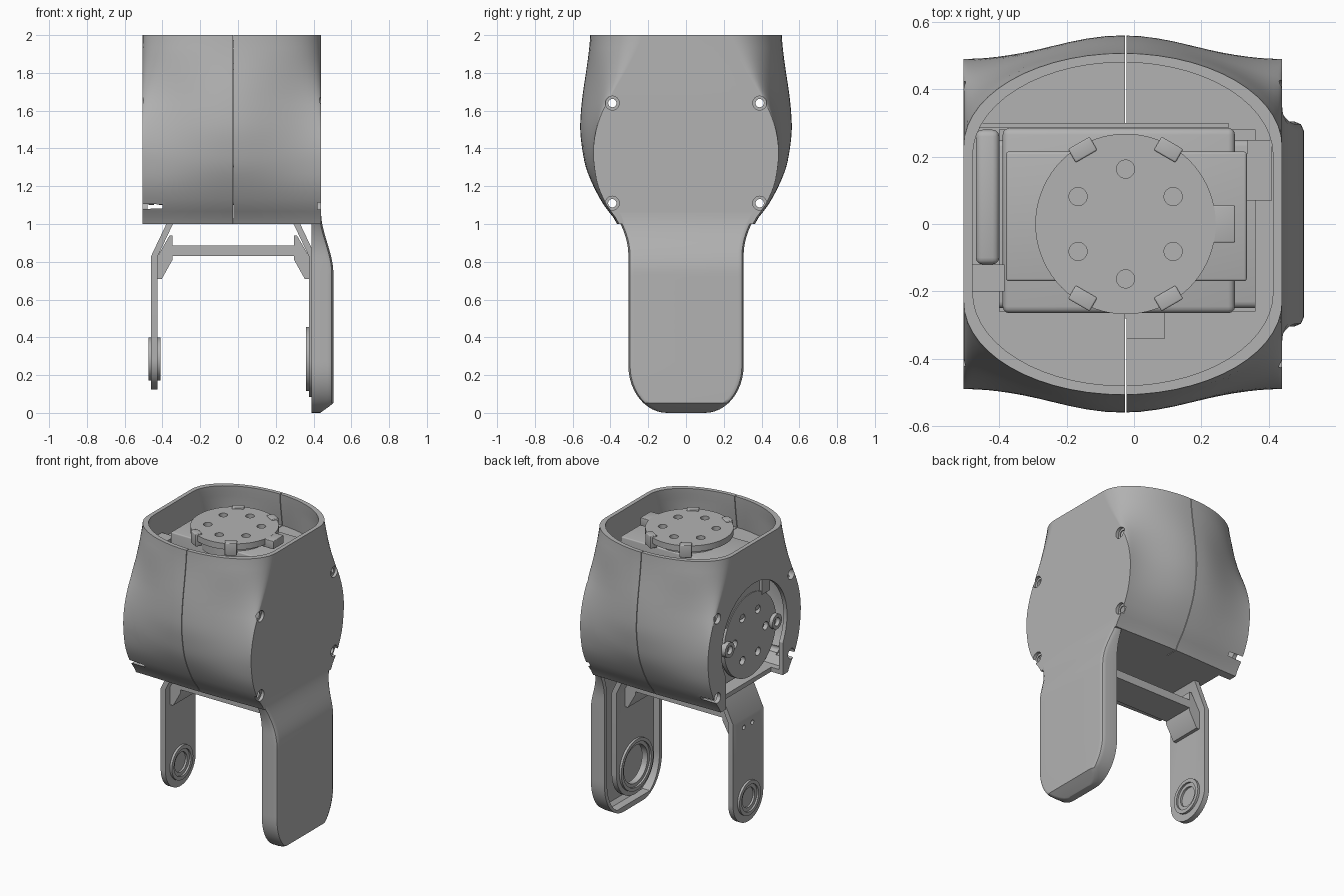
import bpy, bmesh
from math import sin, cos, pi, sqrt
from mathutils import Matrix, Vector

old = bpy.data.objects.get("Cube")
if old:
    bpy.data.objects.remove(old, do_unlink=True)

grey = bpy.data.materials.new("machine grey")
grey.use_nodes = True
COLOUR = (0.45, 0.45, 0.45, 1)
grey.diffuse_color = COLOUR
grey.node_tree.nodes["Principled BSDF"].inputs["Base Color"].default_value = COLOUR
MID = -0.025   # symmetry plane of the bracket and the seam


def finish(name, bm):
    bmesh.ops.recalc_face_normals(bm, faces=bm.faces)
    mesh = bpy.data.meshes.new(name)
    bm.to_mesh(mesh)
    bm.free()
    mesh.materials.append(grey)
    ob = bpy.data.objects.new(name, mesh)
    bpy.context.collection.objects.link(ob)
    return ob


def loft(name, rings):
    """Skin closed rings of points and cap both ends."""
    bm = bmesh.new()
    rows = [[bm.verts.new(p) for p in ring] for ring in rings]
    n = len(rows[0])
    for a, b in zip(rows, rows[1:]):
        for i in range(n):
            j = (i + 1) % n
            bm.faces.new((a[i], a[j], b[j], b[i]))
    bm.faces.new(rows[0])
    bm.faces.new(rows[-1])
    return finish(name, bm)


def box(name, x, y, z, bevel=0):
    bm = bmesh.new()
    size = Matrix.Diagonal((x[1] - x[0], y[1] - y[0], z[1] - z[0], 1))
    centre = Vector((sum(x) / 2, sum(y) / 2, sum(z) / 2))
    bmesh.ops.create_cube(bm, size=1, matrix=Matrix.Translation(centre) @ size)
    if bevel:
        bmesh.ops.bevel(bm, geom=bm.edges[:], offset=bevel, segments=3, affect='EDGES', profile=0.5)
    return finish(name, bm)


def cyl(name, r, start, end, sides=48):
    """Cylinder between two points."""
    a, b = Vector(start), Vector(end)
    bm = bmesh.new()
    turn = (b - a).to_track_quat('Z', 'Y').to_matrix().to_4x4()
    bmesh.ops.create_cone(bm, cap_ends=True, segments=sides, radius1=r, radius2=r,
                          depth=(b - a).length, matrix=Matrix.Translation((a + b) / 2) @ turn)
    return finish(name, bm)


def cut(ob, cutters):
    for cutter in cutters:
        mod = ob.modifiers.new("cut", 'BOOLEAN')
        mod.operation, mod.solver, mod.object = 'DIFFERENCE', 'EXACT', cutter
        bpy.context.view_layer.objects.active = ob
        bpy.ops.object.modifier_apply(modifier=mod.name)
        bpy.data.objects.remove(cutter, do_unlink=True)
    return ob


def lookup(table, z):
    """Smooth interpolation through evenly spaced values on z = 1 to 2."""
    t = min(max((z - 1) * 10, 0), 10)
    i = min(int(t), 9)
    t -= i
    p = [table[min(max(i + k, 0), 10)] for k in (-1, 0, 1, 2)]
    return p[1] + t / 2 * (p[2] - p[0] + t * (2 * p[0] - 5 * p[1] + 4 * p[2] - p[3]
                                             + t * (3 * (p[1] - p[2]) + p[3] - p[0])))


# Body shell: flat-sided sleeve blending into a rounded top opening
SIDE = (.355, .42, .465, .485, .49, .475, .44, .385, .325, .27, .23)
FRONT = (.365, .435, .49, .53, .55, .56, .556, .545, .53, .516, .507)


def section(z, inset=0):
    s, f = lookup(SIDE, z) - inset, lookup(FRONT, z) - inset
    b = min(max((z - 1.38) / 0.57, 0), 1)
    b = b * b * (3 - 2 * b)
    ring = []
    for sign in (1, -1):
        for i in range(29):
            a = pi * i / 28
            u = cos(a)
            g = b * sin(a) + (1 - b) * cos(pi * u / 2) ** 2
            ring.append((-0.033 + sign * u * (0.473 - inset), sign * (s + (f - s) * g), z))
    return ring


shell = loft("body_shell", [section(1 + i / 30) for i in range(31)])
cavity = loft("cavity", [section(1.03 + i / 30, 0.027) for i in range(31)])
cutters = [cavity,
           cyl("opening", .345, (-.6, 0, 1.385), (-.42, 0, 1.385), 64),
           box("opening_foot", (-.6, -.42), (-.3, .3), (.9, 1.35)),
           box("back_seam", (MID - .002, MID + .002), (.28, .7), (.9, 2.1)),
           box("front_seam", (MID - .002, MID + .002), (-.7, -.28), (.9, 2.1))]
for y in (-.39, .39):
    for z in (1.11, 1.64):
        cutters.append(cyl("screw_hole", .022, (-.7, y, z), (.7, y, z), 24))
        cutters.append(cyl("counterbore", .037, (.42, y, z), (.7, y, z), 24))
        cutters.append(cyl("counterbore", .034, (-.7, y, z), (-.4, y, z), 24))
cut(shell, cutters)

# Deck inside the top opening, cut out around the upper motor
deck = loft("inner_deck", [section(z, 0.015) for z in (1.75, 1.78)])
cut(deck, [box("motor_gap", (-.40, .36), (-.26, .28), (1.6, 1.9)),
           box("cable_gap", (MID, .09), (-.34, -.2), (1.6, 1.9)),
           box("seam_gap", (MID - .002, MID + .002), (-.7, .7), (1.6, 1.9))])

# Motors
box("upper_motor", (-.38, .335), (-.17, .215), (1.45, 1.9), .008)
box("upper_motor_frame", (-.39, .30), (-.265, .285), (1.3, 1.82), .02)
box("lower_motor", (-.43, .38), (-.25, .25), (1.1, 1.68), .02)
box("cable_guide", (-.47, -.40), (-.12, .28), (1.5, 1.83), .02)
box("guide_tab", (-.48, -.385), (-.2, -.12), (1.6, 1.85))
box("back_rib", (-.47, .28), (.285, .30), (1.74, 1.82))
box("side_block", (.335, .41), (.07, .25), (1.6, 1.8))


# Output discs
def output_disc(name, r, bottom, top):
    """Disc with six holes, lying flat."""
    disc = cyl(name, r, (0, 0, bottom), (0, 0, top), 72)
    holes = []
    for k in range(6):
        a = pi / 2 + k * pi / 3
        x, y = .163 * cos(a), .163 * sin(a)
        holes.append(cyl("hole", .027, (x, y, bottom - .05), (x, y, top + .05), 24))
    return cut(disc, holes)


top_disc = output_disc("top_disc", .268, 1.935, 1.975)
top_disc.location.x = MID
cyl("top_disc_hub", .21, (MID, 0, 1.85), (MID, 0, 1.925))
for k in (60, 120, 240, 300):
    clip = box("disc_clip", (.232, .278), (-.037, .037), (1.90, 1.983), .005)
    clip.location.x = MID
    clip.rotation_euler.z = k * pi / 180
key = box("disc_key", (.24, .325), (-.055, .055), (1.92, 1.974), .004)
key.location.x = MID

DISC_Z = 1.375
side_disc = output_disc("side_disc", .275, .445, .475)
side_disc.rotation_euler.y = -pi / 2
side_disc.location.z = DISC_Z
for y in (-.25, .25):
    boss = cyl("disc_boss", .05, (-.5, y, DISC_Z), (-.42, y, DISC_Z), 24)
    cut(boss, [cyl("bore", .028, (-.6, y, DISC_Z), (-.47, y, DISC_Z), 24)])


# Outer arm cover: a pan that sweeps out below the body
def arm_ring(z, inset=0):
    if z < .25:
        w = .1 + .205 * sqrt(max(0, 1 - ((.25 - z) / .25) ** 2))
    else:
        t = min(max((z - .83) / .25, 0), 1)
        w = .305 + .09 * t * t
    t = min(max((z - .74) / .32, 0), 1)
    out = .505 - .065 * t * t * (3 - 2 * t) - .07 * max(0, 1 - z / .05)
    w -= inset
    if inset:
        return [(x, y, z) for x, y in ((.3, -w), (out - .04, -w), (out - .04, w), (.3, w))]
    half = [(.39, w), (out - .03, w), (out - .009, w - .009), (out, w - .03)]
    return [(x, -y, z) for x, y in half] + [(x, y, z) for x, y in reversed(half)]


bottom_rows = [.25 * (1 - cos(pi / 2 * i / 12)) for i in range(13)]
cover = loft("arm_cover", [arm_ring(z) for z in bottom_rows + [.25 + .81 * i / 36 for i in range(1, 37)]])
cut(cover, [loft("recess", [arm_ring(.035 + .955 * i / 40, .028) for i in range(41)])])


# Fork bracket: two arms, hinge rings, crossbar and gussets
AXIS = .285


def fork_arm(name, r, side):
    rows = [AXIS - r * cos(pi / 2 * i / 14) for i in range(15)] + [.83, 1.02]
    rings = []
    for z in rows:
        w = r * sqrt(max(.0004, 1 - (max(0, AXIS - z) / r) ** 2))
        shift = .09 if z > 1 else 0
        xs = [MID + side * (.435 - shift), MID + side * (.4 - shift)]
        rings.append([(xs[0], -w, z), (xs[1], -w, z), (xs[1], w, z), (xs[0], w, z)])
    return loft(name, rings)


for side, name, r, ring, hole in ((-1, "slim_arm", .16, .113, .065), (1, "wide_arm", .2, .17, .125)):
    arm = fork_arm(name, r, side)
    x0, x1 = MID + side * .385, MID + side * .45
    holes = [cyl("bore", hole, (x0 - .1, 0, AXIS), (x0 + .1, 0, AXIS))]
    for y in (-.045, .045):
        holes.append(cyl("bolt_hole", .015, (x0 - .1, y, .77), (x0 + .1, y, .77), 16))
    cut(arm, holes)
    bush = cyl(name + "_bushing", ring, (x0, 0, AXIS), (x1, 0, AXIS))
    cut(bush, [cyl("bore", hole, (x0 - .1, 0, AXIS), (x0 + .1, 0, AXIS)),
               cyl("step", (hole + ring) / 2, (x0 - side * .1, 0, AXIS), (x0 + side * .012, 0, AXIS)),
               cyl("step", (hole + ring) / 2, (x1 - side * .012, 0, AXIS), (x1 + side * .1, 0, AXIS))])
    outline = ((.4, .71), (.378, .71), (.322, .81), (.322, .94), (.337, .94), (.4, .83))
    loft(name + "_gusset", [[(MID + side * x, y, z) for x, z in outline] for y in (-.11, .11)])
cyl("slim_arm_pin", .067, (MID - .425, 0, AXIS), (MID - .41, 0, AXIS))
box("crossbar", (MID - .325, MID + .325), (-.11, .11), (.83, .885))

# Smooth shading with crisp edges
bpy.ops.object.select_all(action='DESELECT')
for ob in bpy.context.collection.objects:
    if ob.type == 'MESH' and grey.name in ob.data.materials:
        ob.select_set(True)
        bpy.context.view_layer.objects.active = ob
bpy.ops.object.shade_smooth_by_angle(angle=pi / 6)
for ob in (shell, cover):
    ob.modifiers.new("flat_sides", 'WEIGHTED_NORMAL').keep_sharp = True
